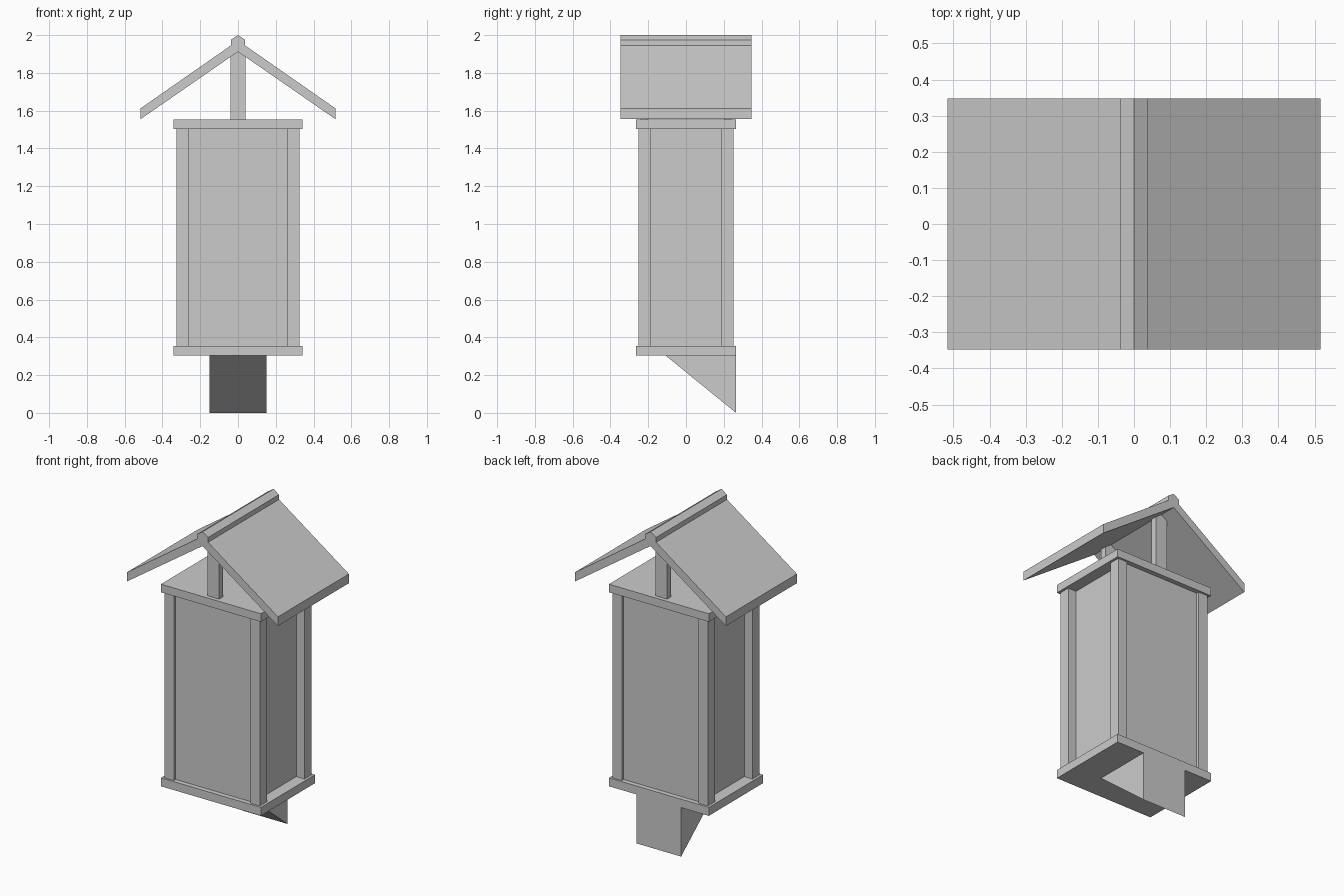
import bpy
import bmesh
from mathutils import Vector

default = bpy.data.objects.get("Cube")
if default:
    bpy.data.objects.remove(default, do_unlink=True)

# One plain grey for the whole lantern
grey = bpy.data.materials.new("light_grey")
grey.use_nodes = True
colour = (0.6, 0.6, 0.6, 1)
grey.diffuse_color = colour
grey.node_tree.nodes["Principled BSDF"].inputs["Base Color"].default_value = colour


def prism(name, profile, axis, start, end):
    """Extrude a closed 2D profile along x ('X': y, z points) or y ('Y': x, z points)."""
    bm = bmesh.new()
    place = (lambda a, b: (start, a, b)) if axis == "X" else (lambda a, b: (a, start, b))
    face = bm.faces.new([bm.verts.new(place(a, b)) for a, b in profile])
    new = bmesh.ops.extrude_face_region(bm, geom=[face])["geom"]
    shift = end - start
    offset = Vector((shift, 0, 0)) if axis == "X" else Vector((0, shift, 0))
    bmesh.ops.translate(bm, vec=offset,
                        verts=[v for v in new if isinstance(v, bmesh.types.BMVert)])
    bmesh.ops.recalc_face_normals(bm, faces=bm.faces)
    mesh = bpy.data.meshes.new(name)
    bm.to_mesh(mesh)
    bm.free()
    mesh.materials.append(grey)
    obj = bpy.data.objects.new(name, mesh)
    bpy.context.collection.objects.link(obj)
    return obj


def box(name, x, y, z):
    return prism(name, [(x[0], z[0]), (x[1], z[0]), (x[1], z[1]), (x[0], z[1])],
                 "Y", y[0], y[1])


def mirrored(lo, hi, side):
    return tuple(sorted((lo * side, hi * side)))


# Wedge bracket under the back edge
prism("wall_bracket", [(-0.11, 0.305), (0.265, 0.305), (0.265, 0)], "X", -0.152, 0.152)

# Base and top slabs with the recessed body between them
box("base_slab", (-0.342, 0.342), (-0.265, 0.265), (0.303, 0.355))
box("top_slab", (-0.342, 0.342), (-0.265, 0.265), (1.503, 1.553))
box("body", (-0.27, 0.27), (-0.235, 0.235), (0.35, 1.51))

# Corner posts and the two posts that carry the roof
for y_side, y_name in ((-1, "front"), (1, "back")):
    for x_side, x_name in ((-1, "right"), (1, "left")):
        box(f"{y_name}_{x_name}_post", mirrored(0.262, 0.326, x_side),
            mirrored(0.184, 0.252, y_side), (0.35, 1.51))
    box(f"{y_name}_roof_post", (-0.039, 0.039), mirrored(0.2, 0.24, y_side), (1.55, 1.92))

# Gable roof with a raised ridge cap
half = [(0.038, 1.975), (0.038, 1.945), (0.516, 1.612), (0.516, 1.555)]
outline = [(0, 2)] + half + [(0, 1.912)] + [(-x, z) for x, z in reversed(half)]
prism("roof", outline, "Y", -0.347, 0.347)
